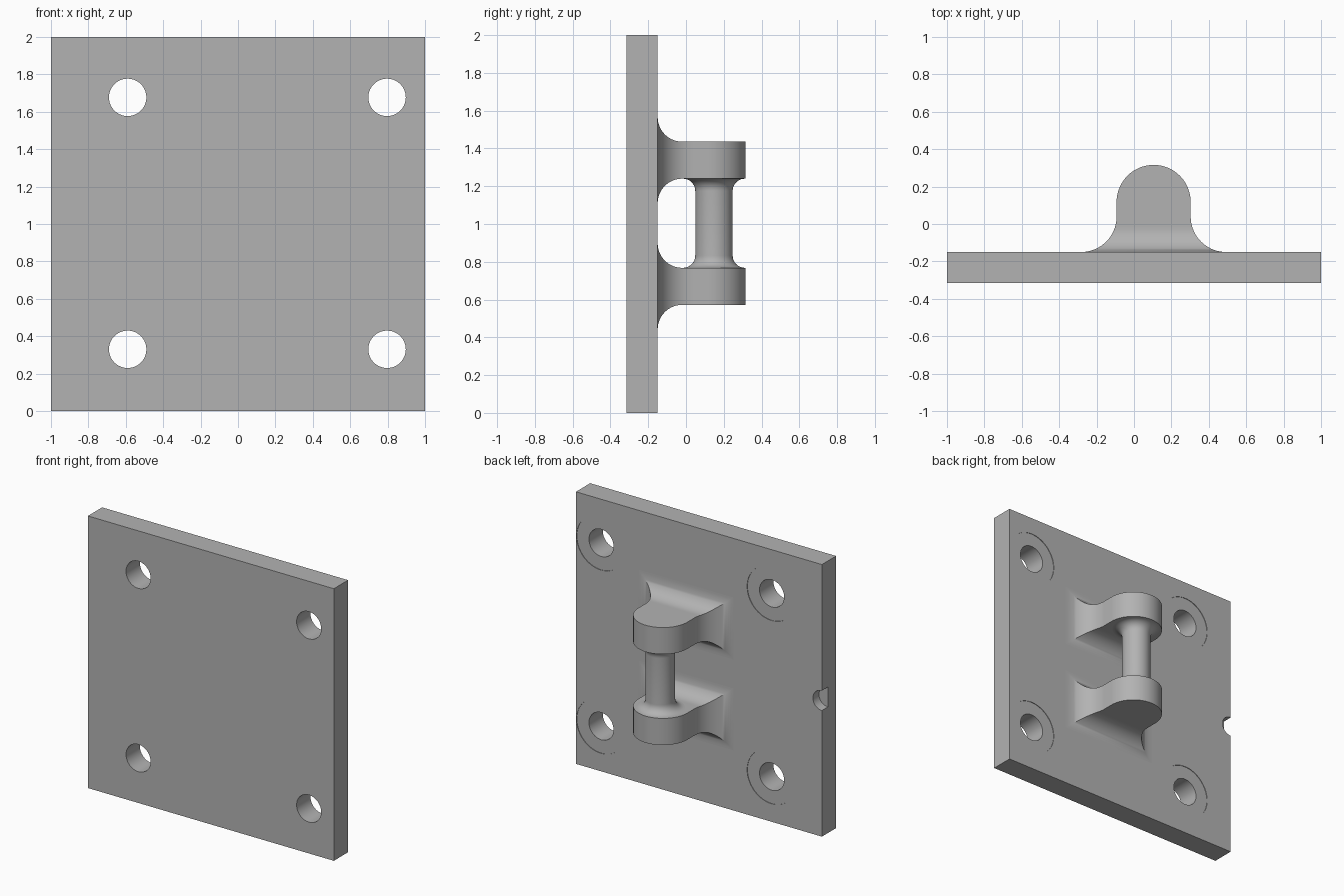
import bpy, bmesh, math
from mathutils import Matrix

cube = bpy.data.objects.get("Cube")
if cube:
    bpy.data.objects.remove(cube, do_unlink=True)

grey = bpy.data.materials.new("plain grey")
grey.use_nodes = True
GREY = (0.45, 0.45, 0.45, 1)
grey.diffuse_color = GREY
grey.node_tree.nodes["Principled BSDF"].inputs["Base Color"].default_value = GREY

FRONT, BACK = -0.315, -0.15   # plate faces in y
LUG_X = 0.105


def add_object(name, bm):
    bmesh.ops.recalc_face_normals(bm, faces=bm.faces[:])
    mesh = bpy.data.meshes.new(name)
    bm.to_mesh(mesh)
    bm.free()
    mesh.materials.append(grey)
    obj = bpy.data.objects.new(name, mesh)
    bpy.context.collection.objects.link(obj)
    return obj


def activate(obj):
    bpy.ops.object.select_all(action='DESELECT')
    obj.select_set(True)
    bpy.context.view_layer.objects.active = obj


def smooth(obj):
    activate(obj)
    bpy.ops.object.shade_smooth_by_angle(angle=math.radians(30))


def drill(target, x, z, radius, y0, y1):
    """Cut a round hole along y between y0 and y1."""
    bm = bmesh.new()
    place = Matrix.Translation((x, (y0 + y1) / 2, z)) @ Matrix.Rotation(math.pi / 2, 4, 'X')
    bmesh.ops.create_cone(bm, cap_ends=True, segments=64, radius1=radius,
                          radius2=radius, depth=y1 - y0, matrix=place)
    cutter = add_object("hole_cutter", bm)
    cutter.hide_render = True
    mod = target.modifiers.new("hole", 'BOOLEAN')
    mod.operation, mod.solver, mod.object = 'DIFFERENCE', 'EXACT', cutter
    activate(target)
    bpy.ops.object.modifier_apply(modifier=mod.name)
    bpy.data.objects.remove(cutter, do_unlink=True)


# Mounting plate with spot-faced bolt holes and a blind edge notch
bm = bmesh.new()
bmesh.ops.create_cube(bm, size=1, matrix=Matrix.Translation((0, (FRONT + BACK) / 2, 1))
                      @ Matrix.Diagonal((2, BACK - FRONT, 2, 1)))
plate = add_object("mounting_plate", bm)
for x in (-0.59, 0.797):
    for z in (0.33, 1.677):
        drill(plate, x, z, 0.198, BACK - 0.004, 0)
        drill(plate, x, z, 0.1, -0.5, 0)
drill(plate, -1, 1, 0.073, BACK - 0.07, 0)
smooth(plate)


def flare(y, half, radius):
    """Half width of a lug that widens to meet the plate in a concave fillet."""
    d = max(0, BACK + radius - y)
    return half + radius - math.sqrt(max(0, radius ** 2 - d ** 2))


def make_lug(name, z):
    """Rectangular sections lofted out of the plate, ending in a round nose."""
    half, nose = 0.198, 0.118
    steps = 18
    turns = [i / steps * math.pi / 2 for i in range(steps + 1)]
    sections = [(y, flare(y, half, 0.19), flare(y, 0.098, 0.13))
                for y in (BACK + 0.19 * (1 - math.cos(t)) for t in turns)]
    sections += [(nose + half * math.sin(t), half * math.cos(t), 0.098) for t in turns]
    bm = bmesh.new()
    rings = [[bm.verts.new((LUG_X + sx * hx, y, z + sz * hz))
              for sx, sz in ((-1, -1), (1, -1), (1, 1), (-1, 1))]
             for y, hx, hz in sections]
    for a, b in zip(rings, rings[1:]):
        for i in range(4):
            j = (i + 1) % 4
            bm.faces.new((a[i], a[j], b[j], b[i]))
    bm.faces.new(rings[0])
    bmesh.ops.remove_doubles(bm, verts=bm.verts[:], dist=1e-5)
    smooth(add_object(name, bm))


make_lug("lower_lug", 0.67)
make_lug("upper_lug", 1.338)

# Pin between the lugs, filleted at both ends
bottom, top, radius, fillet = 0.768, 1.24, 0.099, 0.065
arc = [i / 10 * math.pi / 2 for i in range(11)]
half_profile = [(radius + fillet * (1 - math.sin(t)), fillet * (1 - math.cos(t))) for t in arc]
profile = [(r, bottom + h) for r, h in half_profile]
profile += [(r, top - h) for r, h in reversed(half_profile)]
bm = bmesh.new()
verts = [bm.verts.new((r, 0, z)) for r, z in profile]
edges = [bm.edges.new(pair) for pair in zip(verts, verts[1:])]
bmesh.ops.spin(bm, geom=verts + edges, cent=(0, 0, 0), axis=(0, 0, 1),
               angle=2 * math.pi, steps=64, use_merge=True)
bmesh.ops.remove_doubles(bm, verts=bm.verts[:], dist=1e-5)
bmesh.ops.translate(bm, verts=bm.verts[:], vec=(LUG_X, 0.148, 0))
smooth(add_object("pin", bm))
